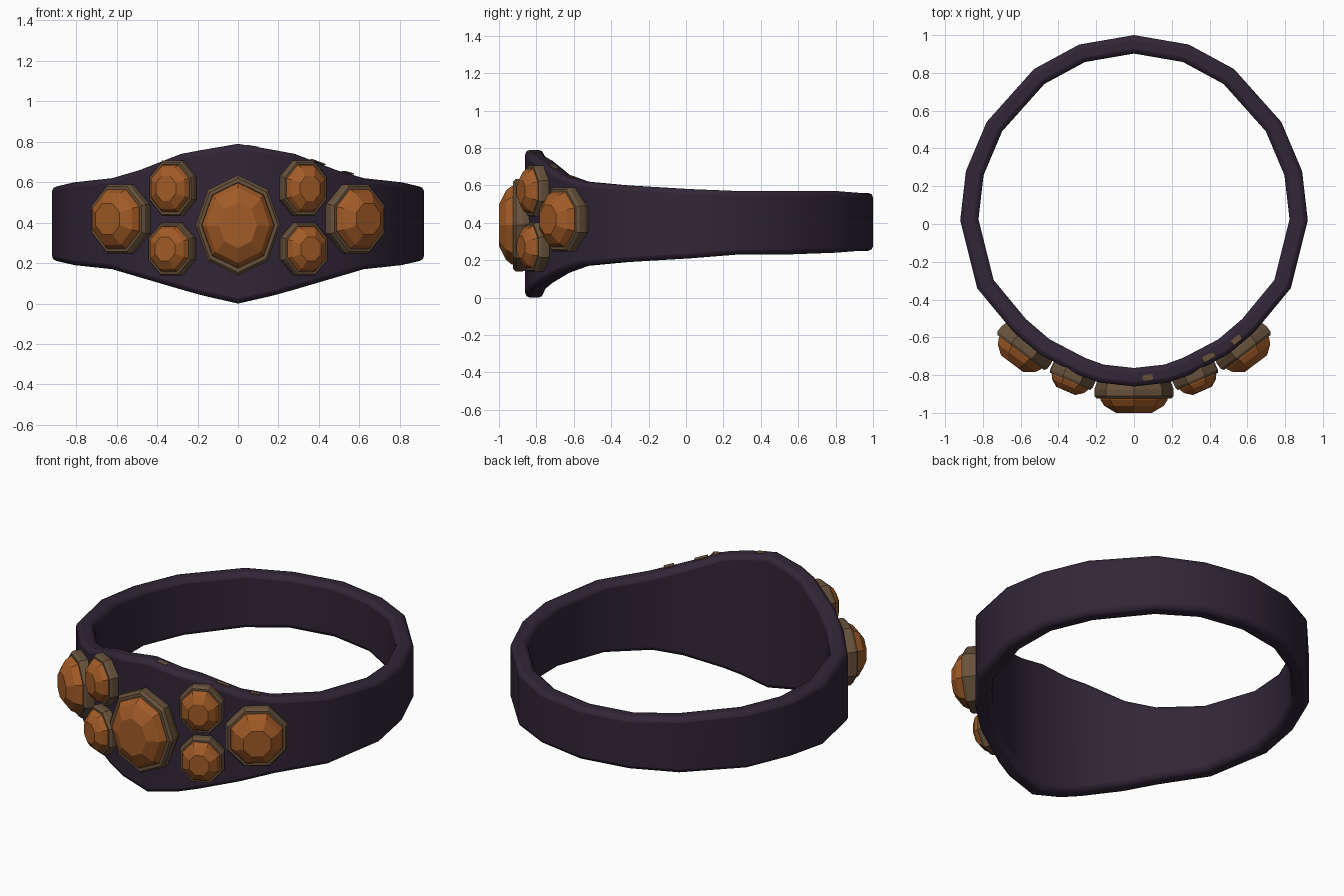
import bpy
import bmesh
import math
from mathutils import Matrix, Vector

default_cube = bpy.data.objects.get("Cube")
if default_cube:
    bpy.data.objects.remove(default_cube, do_unlink=True)


def make_material(name, colour):
    material = bpy.data.materials.new(name)
    material.use_nodes = True
    material.diffuse_color = colour
    shader = material.node_tree.nodes["Principled BSDF"]
    shader.inputs["Base Color"].default_value = colour
    shader.inputs["Roughness"].default_value = 0.6
    return material


band_purple = make_material("dark purple metal", (0.031, 0.019, 0.038, 1))
setting_brown = make_material("aged bronze", (0.14, 0.085, 0.045, 1))
gem_orange = make_material("amber orange", (0.36, 0.105, 0.02, 1))


def finish(mesh, name, material):
    bmesh.ops.recalc_face_normals(mesh, faces=mesh.faces)
    data = bpy.data.meshes.new(name)
    mesh.to_mesh(data)
    mesh.free()
    data.materials.append(material)
    part = bpy.data.objects.new(name, data)
    bpy.context.collection.objects.link(part)
    return part


# Band: outer x, outer y, bottom and top along one half, back to front
half = [
    (0, 1, 0.25, 0.56), (0.29, 0.95, 0.25, 0.56), (0.53, 0.82, 0.24, 0.57),
    (0.78, 0.54, 0.23, 0.57), (0.89, 0.28, 0.23, 0.57), (0.92, 0.02, 0.21, 0.58),
    (0.83, -0.34, 0.19, 0.6), (0.64, -0.57, 0.17, 0.62), (0.5, -0.69, 0.13, 0.66),
    (0.29, -0.8, 0.07, 0.74), (0.18, -0.84, 0.04, 0.76), (0, -0.86, 0, 0.79),
]
stations = half + [(-x, y, low, high) for x, y, low, high in half[-2:0:-1]]
ring_centre = Vector((0, 0.07))


def build_band():
    mesh = bmesh.new()
    sections = []
    for x, y, low, high in stations:
        outer = Vector((x, y))
        inner = ring_centre.lerp(outer, 0.895)
        corners = [(outer, low), (outer, high), (inner, high), (inner, low)]
        sections.append([mesh.verts.new((p.x, p.y, z)) for p, z in corners])
    for i, section in enumerate(sections):
        following = sections[(i + 1) % len(sections)]
        for k in range(4):
            n = (k + 1) % 4
            mesh.faces.new((section[k], section[n], following[n], following[k]))
    band = finish(mesh, "band", band_purple)
    bevel = band.modifiers.new("soft rims", "BEVEL")
    bevel.width = 0.025
    bevel.segments = 2
    bevel.limit_method = "ANGLE"
    bevel.angle_limit = math.radians(50)
    bpy.ops.object.select_all(action="DESELECT")
    band.select_set(True)
    bpy.context.view_layer.objects.active = band
    bpy.ops.object.shade_smooth_by_angle(angle=math.radians(35))


def faceted(name, profile, centre, facing, size, turn, material):
    """Eight-sided solid; profile pairs are (relative radius, depth)."""
    mesh = bmesh.new()
    forward = Vector((facing[0], facing[1], 0)).normalized()
    up = Vector((0, 0, 1))
    side = up.cross(forward)
    rings = []
    for radius, depth in profile:
        ring = []
        for k in range(8):
            a = math.tau * k / 8 + turn
            offset = side * math.cos(a) * size[0] + up * math.sin(a) * size[1]
            ring.append(mesh.verts.new(Vector(centre) + offset * radius + forward * depth))
        rings.append(ring)
    for a, b in zip(rings, rings[1:]):
        for k in range(8):
            n = (k + 1) % 8
            mesh.faces.new((a[k], a[n], b[n], b[k]))
    mesh.faces.new(rings[0])
    mesh.faces.new(rings[-1])
    finish(mesh, name, material)


def jewel(name, centre, facing, size, height, turn):
    setting = [(0.93, -0.09), (1, -0.05), (1, -0.015), (0.94, 0), (0.86, 0), (0.83, -0.02)]
    gem = [(0.85, -0.03), (0.85, 0.005), (0.75, height * 0.5), (0.45, height)]
    faceted(name + "_setting", setting, centre, facing, size, turn, setting_brown)
    faceted(name + "_gem", gem, centre, facing, size, turn, gem_orange)


# Jewels: one large in the middle, three on each side
build_band()
jewel("centre", (0, -0.925, 0.387), (0, -1), (0.21, 0.248), 0.075, 0)
for label, s in (("left", 1), ("right", -1)):
    eighth = math.pi / 8
    jewel(label + "_upper", (s * 0.335, -0.833, 0.57), (s * 0.4, -0.92),
          (0.13, 0.148), 0.055, eighth)
    jewel(label + "_lower", (s * 0.34, -0.833, 0.27), (s * 0.4, -0.92),
          (0.13, 0.142), 0.055, eighth)
    jewel(label + "_outer", (s * 0.6, -0.68, 0.418), (s * 0.6, -0.8),
          (0.178, 0.185), 0.075, eighth)


# Worn patches: thin plates lying along the top rim
def worn_patch(name, start, end, along):
    a, b = Vector(start), Vector(end)
    low, high = a.lerp(b, along - 0.15), a.lerp(b, along + 0.15)
    mesh = bmesh.new()
    bmesh.ops.create_cube(mesh, size=1)
    run = high - low
    turn = run.to_track_quat("X", "Z").to_matrix().to_4x4()
    scale = Matrix.Diagonal((run.length, 0.03, 0.006, 1))
    mesh.transform(Matrix.Translation((low + high) / 2) @ turn @ scale)
    finish(mesh, name, setting_brown)


for number, (i, along) in enumerate(((-1, 0.4), (-3, 0.5), (-4, 0.3))):
    x, y, _, z = half[i]
    px, py, _, pz = half[i - 1]
    worn_patch("worn_patch_%d" % number, (x, y + 0.04, z - 0.001),
               (px, py + 0.04, pz - 0.001), along)
